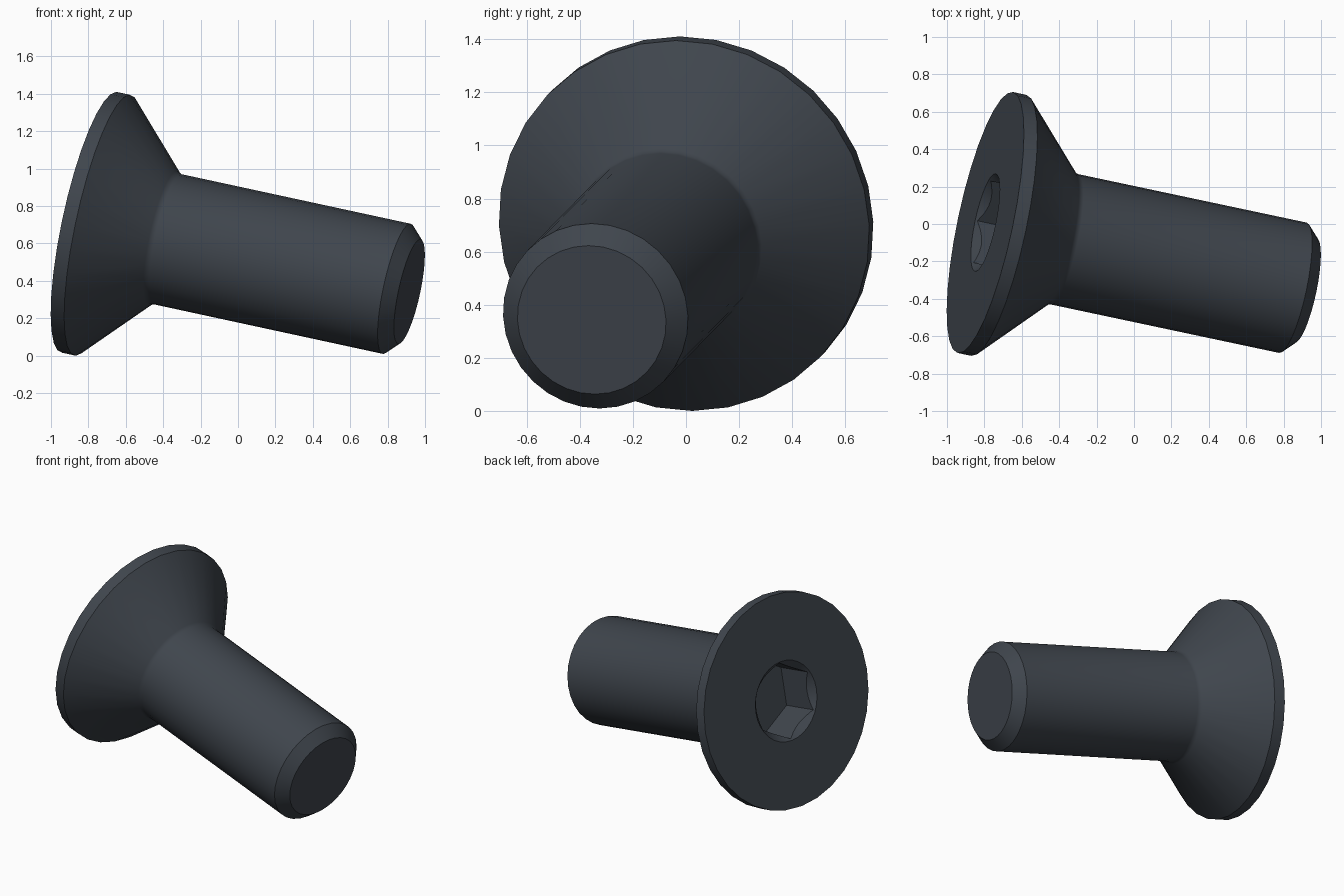
import bpy, bmesh, math
from mathutils import Vector, Matrix

cube = bpy.data.objects.get("Cube")
if cube:
    bpy.data.objects.remove(cube, do_unlink=True)

# Dark steel material
steel = bpy.data.materials.new("dark_steel")
steel.use_nodes = True
COLOR = (0.05, 0.06, 0.074, 1)
steel.diffuse_color = COLOR
steel.node_tree.nodes["Principled BSDF"].inputs["Base Color"].default_value = COLOR


def lathe(name, profile, sides):
    """Closed solid of revolution about local z from (radius, height) points."""
    bm = bmesh.new()
    rings = []
    for r, h in profile:
        rings.append([bm.verts.new((r * math.cos(math.tau * i / sides),
                                    r * math.sin(math.tau * i / sides), h))
                      for i in range(sides)])
    for a, b in zip(rings, rings[1:]):
        for i in range(sides):
            j = (i + 1) % sides
            bm.faces.new((a[i], a[j], b[j], b[i]))
    bm.faces.new(rings[0][::-1])
    bm.faces.new(rings[-1])
    bmesh.ops.recalc_face_normals(bm, faces=bm.faces)
    mesh = bpy.data.meshes.new(name)
    bm.to_mesh(mesh)
    bm.free()
    mesh.materials.append(steel)
    obj = bpy.data.objects.new(name, mesh)
    bpy.context.collection.objects.link(obj)
    return obj


# Countersunk head, shaft and chamfered tip in one turned body
HEAD, SHAFT, LENGTH, CHAMFER = 0.713, 0.356, 1.788, 0.07
JUNCTION = 0.425
screw = lathe("countersunk_screw", [
    (HEAD, 0), (HEAD, 0.075),
    (SHAFT + 0.013, JUNCTION - 0.013), (SHAFT + 0.004, JUNCTION), (SHAFT, JUNCTION + 0.016),
    (SHAFT, LENGTH - CHAMFER), (SHAFT - CHAMFER, LENGTH)], 32)

# Hexagonal drive socket with a conical lead-in
cutters = [
    lathe("hex_socket_cutter", [(0.257, -0.1), (0.257, 0.267)], 6),
    lathe("lead_in_cutter", [(0.317, -0.05), (0.107, 0.16)], 32),
]
bpy.context.view_layer.objects.active = screw
for cutter in cutters:
    cutter.hide_render = True
    cut = screw.modifiers.new(cutter.name, 'BOOLEAN')
    cut.operation = 'DIFFERENCE'
    cut.solver = 'EXACT'
    cut.object = cutter
    bpy.ops.object.modifier_apply(modifier=cut.name)
for cutter in cutters:
    bpy.data.objects.remove(cutter, do_unlink=True)

# Lay the screw along its tilted axis, one hex corner pointing down
axis = Vector((0.957, -0.203, -0.207)).normalized()
down = Vector((0, 0, -1))
side = (down - axis * down.dot(axis)).normalized()
frame = Matrix((side, axis.cross(side), axis)).transposed().to_4x4()
screw.data.transform(Matrix.Translation((-0.795, 0.008, 0.713)) @ frame)

# Smooth round surfaces, crisp edges
bpy.ops.object.select_all(action='DESELECT')
screw.select_set(True)
bpy.ops.object.shade_smooth_by_angle(angle=math.radians(30))
